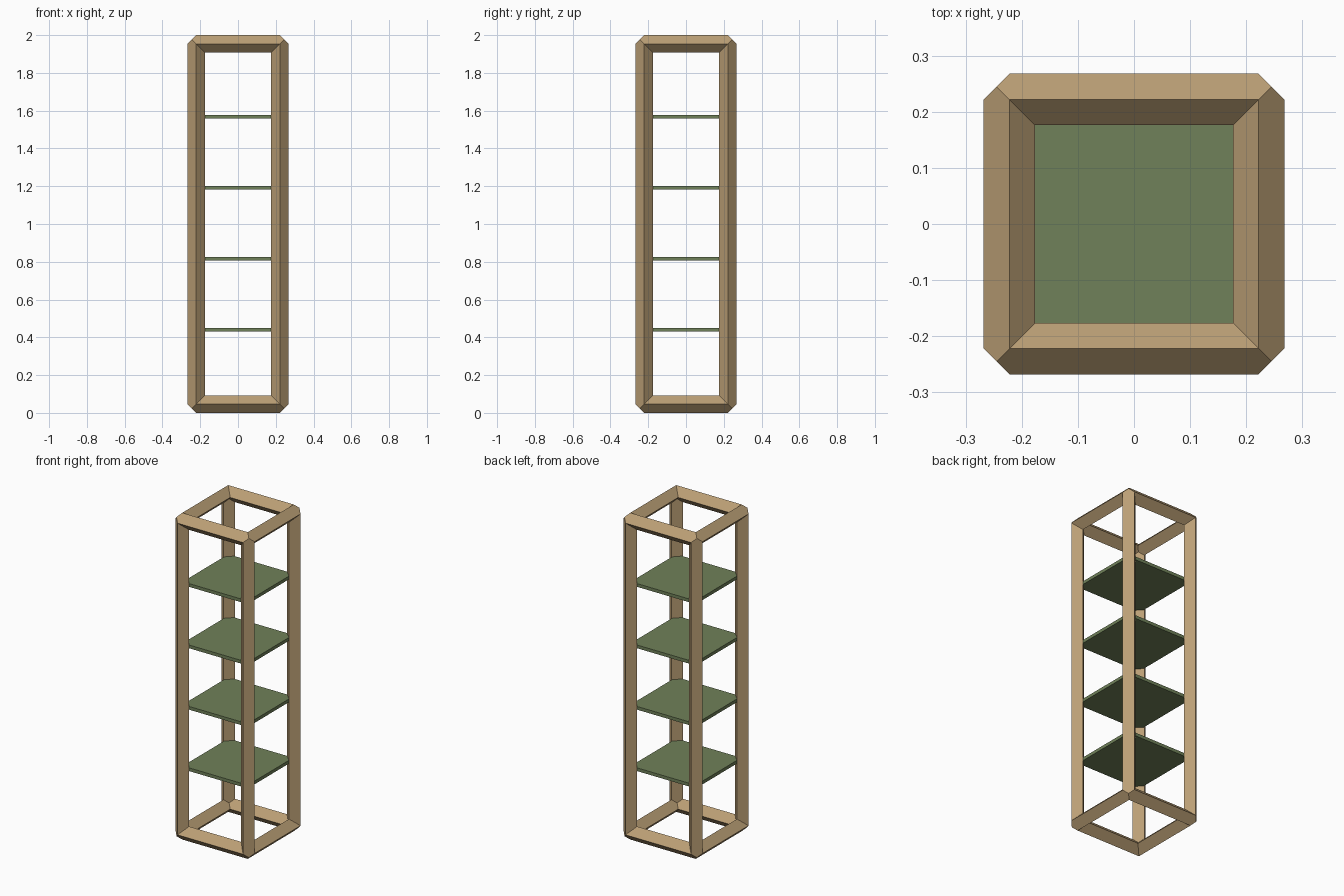
import bpy, bmesh
from mathutils import Vector

if "Cube" in bpy.data.objects:
    bpy.data.objects.remove(bpy.data.objects["Cube"])

C = Vector((0.222, 0.222, 0.954))   # half size of the frame centre lines
T = 0.046                           # half diagonal of the diamond bars
MID = Vector((0, 0, 1.0))


def material(name, rgb):
    m = bpy.data.materials.new(name)
    m.diffuse_color = (*rgb, 1)
    m.use_nodes = True
    m.node_tree.nodes["Principled BSDF"].inputs["Base Color"].default_value = m.diffuse_color
    return m


def finish(name, bm, mat):
    bmesh.ops.remove_doubles(bm, verts=bm.verts, dist=1e-5)
    bmesh.ops.recalc_face_normals(bm, faces=bm.faces)
    me = bpy.data.meshes.new(name)
    bm.to_mesh(me)
    bm.free()
    me.materials.append(mat)
    ob = bpy.data.objects.new(name, me)
    bpy.context.collection.objects.link(ob)
    return ob


wood = material("wood", (0.50, 0.35, 0.18))
green = material("green", (0.16, 0.22, 0.10))

# Frame: twelve diamond-section bars mitred at the eight corners
bm = bmesh.new()


def strip(axis, su, sv, ends):
    """One long side of a bar; ends are (along, u, v) offsets in units of T."""
    u, v = (axis + 1) % 3, (axis + 2) % 3
    pts = []
    for s, order in ((1, ends), (-1, ends[::-1])):
        for a, du, dv in order:
            p = Vector()
            p[axis] = s * (C[axis] + a * T)
            p[u] = su * (C[u] + du * T)
            p[v] = sv * (C[v] + dv * T)
            pts.append(bm.verts.new(p + MID))
    bm.faces.new(pts)


for axis in range(3):
    for su in (-1, 1):
        for sv in (-1, 1):
            strip(axis, su, sv, [(0, 1, 0), (.5, .5, .5), (0, 0, 1)])        # outer
            strip(axis, su, sv, [(-1, -1, 0), (-.5, -.5, -.5), (-1, 0, -1)])  # inner
            strip(axis, su, sv, [(0, 0, 1), (-1, -1, 0)])                    # sides
            strip(axis, su, sv, [(0, 1, 0), (-1, 0, -1)])
finish("frame", bm, wood)

# Four thin shelves set between the posts
for i in range(4):
    bm = bmesh.new()
    bmesh.ops.create_cube(bm, size=1)
    bmesh.ops.scale(bm, vec=(0.44, 0.44, 0.02), verts=bm.verts)
    ob = finish(f"shelf_{i + 1}", bm, green)
    ob.location.z = 0.44 + 0.376 * i
